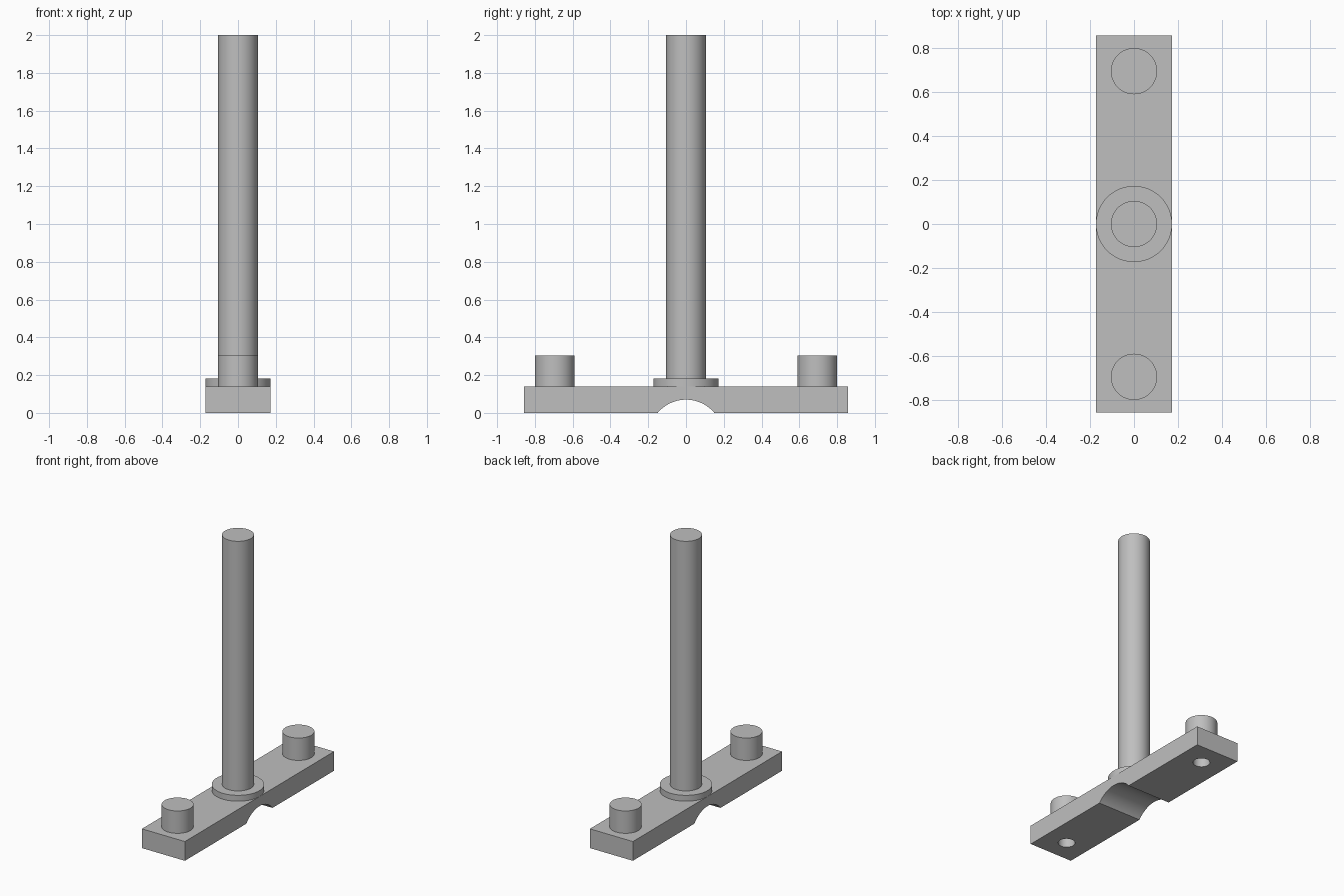
import bpy, bmesh, math

cube = bpy.data.objects.get("Cube")
if cube:
    bpy.data.objects.remove(cube, do_unlink=True)

BAR_X, BAR_Y, BAR_TOP = 0.173, 0.858, 0.14
PEG_Y, SHAFT_R = 0.695, 0.105

grey = bpy.data.materials.new("plain grey")
grey.use_nodes = True
colour = (0.52, 0.52, 0.52, 1)
grey.diffuse_color = colour
grey.node_tree.nodes["Principled BSDF"].inputs["Base Color"].default_value = colour


def activate(obj):
    bpy.ops.object.select_all(action='DESELECT')
    obj.select_set(True)
    bpy.context.view_layer.objects.active = obj


def cylinder(name, radius, bottom, top, y=0):
    bpy.ops.mesh.primitive_cylinder_add(
        vertices=64, radius=radius, depth=top - bottom,
        location=(0, y, (bottom + top) / 2))
    obj = bpy.context.object
    obj.name = name
    obj.data.materials.append(grey)
    return obj


def cut(obj, cutter):
    mod = obj.modifiers.new("hole", 'BOOLEAN')
    mod.operation = 'DIFFERENCE'
    mod.solver = 'EXACT'
    mod.object = cutter
    activate(obj)
    bpy.ops.object.modifier_apply(modifier=mod.name)


# Base bar: side profile with an arched groove beneath, extruded across x
half, rise, steps = 0.15, 0.07, 32
radius = (half ** 2 + rise ** 2) / (2 * rise)
sweep = math.asin(half / radius)
arch = []
for i in range(steps + 1):
    a = sweep * (2 * i / steps - 1)
    arch.append((radius * math.sin(a), rise - radius + radius * math.cos(a)))
arch[0], arch[-1] = (-half, 0), (half, 0)
profile = [(-BAR_Y, 0)] + arch + [(BAR_Y, 0), (BAR_Y, BAR_TOP), (-BAR_Y, BAR_TOP)]

bm = bmesh.new()
side = bm.faces.new([bm.verts.new((-BAR_X, y, z)) for y, z in profile])
extruded = bmesh.ops.extrude_face_region(bm, geom=[side])
bmesh.ops.translate(bm, vec=(2 * BAR_X, 0, 0),
                    verts=[v for v in extruded["geom"] if isinstance(v, bmesh.types.BMVert)])
bmesh.ops.recalc_face_normals(bm, faces=bm.faces)
mesh = bpy.data.meshes.new("base_bar")
bm.to_mesh(mesh)
bm.free()
mesh.materials.append(grey)
bar = bpy.data.objects.new("base_bar", mesh)
bpy.context.collection.objects.link(bar)

# Central shaft and its collar
parts = [bar,
         cylinder("collar", BAR_X, BAR_TOP, 0.183),
         cylinder("shaft", SHAFT_R, BAR_TOP, 2.0)]

# End pegs, each with a blind hole running up from the underside
for name, y in (("front_peg", -PEG_Y), ("back_peg", PEG_Y)):
    peg = cylinder(name, SHAFT_R, BAR_TOP, 0.303, y)
    drill = cylinder("hole_cutter", 0.056, -0.1, 0.24, y)
    drill.hide_render = True
    cut(bar, drill)
    cut(peg, drill)
    bpy.data.objects.remove(drill, do_unlink=True)
    parts.append(peg)

for obj in parts:
    activate(obj)
    bpy.ops.object.shade_smooth_by_angle(angle=math.radians(30))
